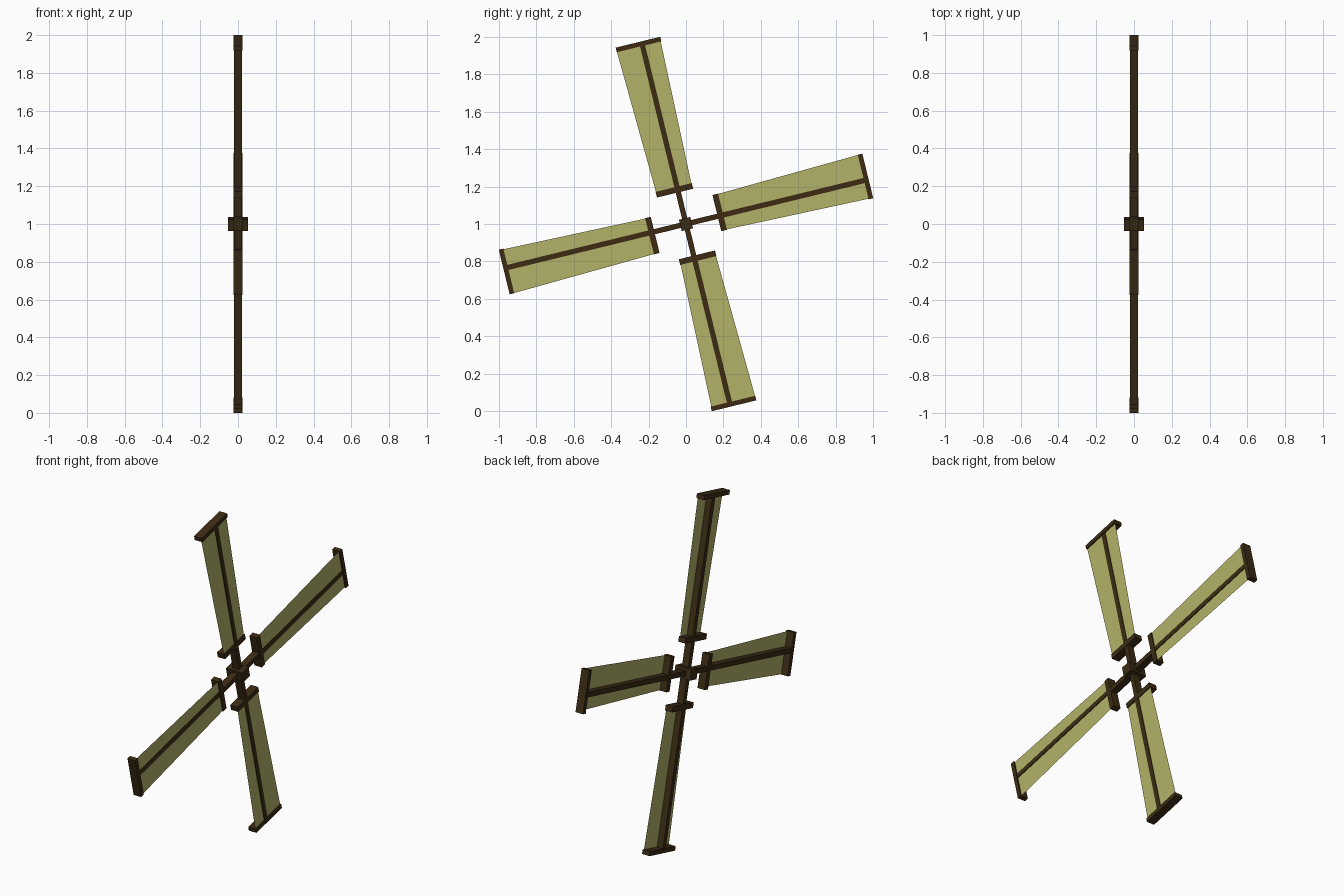
import bpy, bmesh, math
from mathutils import Matrix

if "Cube" in bpy.data.objects:
    bpy.data.objects.remove(bpy.data.objects["Cube"])

TILT = math.radians(13.7)


def material(name, rgb):
    m = bpy.data.materials.new(name)
    m.diffuse_color = (*rgb, 1)
    m.use_nodes = True
    m.node_tree.nodes["Principled BSDF"].inputs["Base Color"].default_value = m.diffuse_color
    return m


wood = material("dark_wood", (0.045, 0.024, 0.007))
cloth = material("sail_cloth", (0.45, 0.45, 0.14))


def place(bm, name, mat, angle):
    # turn about the x axis, then lift the wheel centre to z = 1
    bm.transform(Matrix.Translation((0, 0, 1)) @ Matrix.Rotation(angle, 4, 'X'))
    mesh = bpy.data.meshes.new(name)
    bm.to_mesh(mesh)
    bm.free()
    mesh.materials.append(mat)
    ob = bpy.data.objects.new(name, mesh)
    bpy.context.collection.objects.link(ob)
    return ob


def box(name, x, y, z, angle):
    bm = bmesh.new()
    bmesh.ops.create_cube(bm, size=1)
    size = [b - a for a, b in (x, y, z)]
    mid = [(a + b) / 2 for a, b in (x, y, z)]
    bm.transform(Matrix.Translation(mid) @ Matrix.Diagonal((*size, 1)))
    return place(bm, name, wood, angle)


# square hub through the wheel centre
box("hub", (-0.053, 0.053), (-0.031, 0.031), (-0.031, 0.031), TILT)

# four arms, each along local +y: spar, end bars and tapered sail
for i in range(4):
    a = TILT + i * math.pi / 2
    box(f"spar_{i + 1}", (-0.020, 0.022), (0.0, 0.99), (-0.014, 0.014), a)
    box(f"inner_bar_{i + 1}", (-0.024, 0.024), (0.174, 0.205), (-0.082, 0.117), a)
    box(f"outer_bar_{i + 1}", (-0.025, 0.025), (0.979, 1.004), (-0.103, 0.142), a)

    bm = bmesh.new()
    outline = [(0.19, -0.079), (0.99, -0.100), (0.99, 0.141), (0.19, 0.115)]
    bm.faces.new([bm.verts.new((0.018, y, z)) for y, z in outline])
    place(bm, f"sail_{i + 1}", cloth, a)
